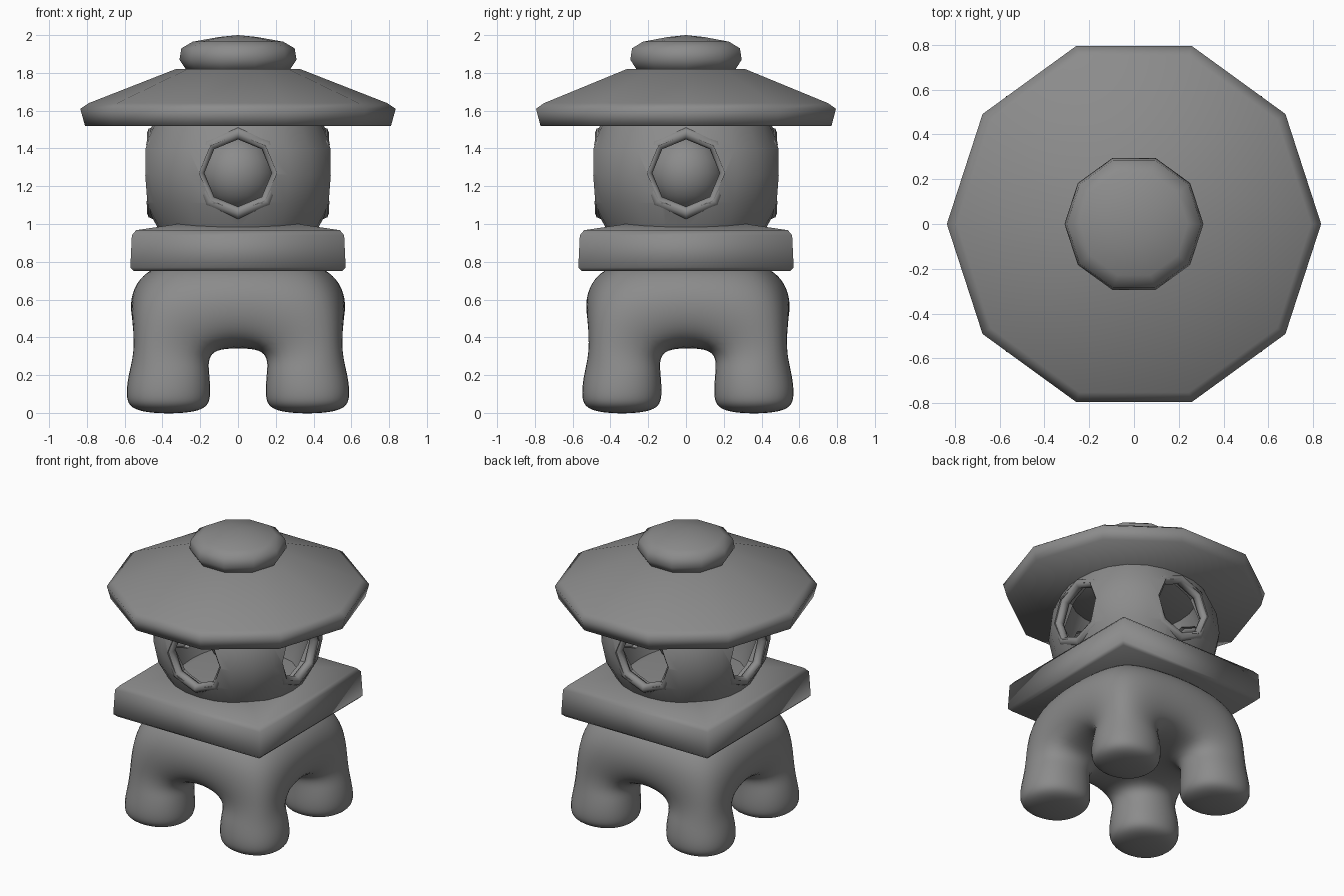
import bpy
import bmesh
from math import sin, cos, pi, radians, sqrt
from mathutils import Matrix

cube = bpy.data.objects.get("Cube")
if cube:
    bpy.data.objects.remove(cube, do_unlink=True)

stone = bpy.data.materials.new("grey_stone")
stone.use_nodes = True
colour = (0.26, 0.26, 0.26, 1)
stone.diffuse_color = colour
stone.node_tree.nodes["Principled BSDF"].inputs["Base Color"].default_value = colour


def finish(name, bm):
    """Turn a bmesh into a linked stone object."""
    bmesh.ops.remove_doubles(bm, verts=bm.verts[:], dist=0.0001)
    bmesh.ops.recalc_face_normals(bm, faces=bm.faces[:])
    mesh = bpy.data.meshes.new(name)
    bm.to_mesh(mesh)
    bm.free()
    mesh.materials.append(stone)
    obj = bpy.data.objects.new(name, mesh)
    bpy.context.collection.objects.link(obj)
    return obj


def smooth(obj, angle):
    bpy.ops.object.select_all(action='DESELECT')
    obj.select_set(True)
    bpy.context.view_layer.objects.active = obj
    bpy.ops.object.shade_smooth_by_angle(angle=radians(angle))


def lathe(name, profile, sides, phase=0.0, closed=False, square=0.0):
    """Spin (radius, height) points around z; radius 0 makes a pole.
    square swells the diagonals towards a rounded square."""
    bm = bmesh.new()
    rings = []
    for r, z in profile:
        if r == 0:
            rings.append([bm.verts.new((0, 0, z))] * sides)
            continue
        ring = []
        for i in range(sides):
            a = phase + 2 * pi * i / sides
            reach = r * (1 + square * sin(2 * a) ** 2)
            ring.append(bm.verts.new((reach * cos(a), reach * sin(a), z)))
        rings.append(ring)
    pairs = list(zip(rings, rings[1:]))
    if closed:
        pairs.append((rings[-1], rings[0]))
    for low, high in pairs:
        for i in range(sides):
            j = (i + 1) % sides
            corners = list(dict.fromkeys([low[i], low[j], high[j], high[i]]))
            bm.faces.new(corners)
    return finish(name, bm)


# Ten-sided roof and its cap
roof = lathe("roof", [(0, 1.52), (0.81, 1.52), (0.835, 1.61), (0.79, 1.64),
                      (0.33, 1.82), (0, 1.83)], 10)
smooth(roof, 100)
finial = lathe("finial", [(0, 1.81), (0.27, 1.81), (0.31, 1.87), (0.3, 1.93),
                          (0.24, 1.965), (0.1, 1.99), (0, 2.0)], 10)
smooth(finial, 60)

# Hollow, softly squared lamp house with a window on each side
house = lathe("lamp_house", [(0.425, 0.98), (0.495, 1.11), (0.525, 1.26), (0.508, 1.4),
                             (0.45, 1.53), (0.38, 1.53), (0.445, 1.26), (0.36, 0.98)],
              24, closed=True, square=0.04)
for axis in (0, 1):
    cutter = lathe("window_cutter", [(0, -1), (0.205, -1), (0.205, 1), (0, 1)], 8)
    cutter.rotation_euler[axis] = pi / 2
    cutter.location.z = 1.27
    cutter.hide_render = True
    cut = house.modifiers.new("window", 'BOOLEAN')
    cut.operation = 'DIFFERENCE'
    cut.solver = 'EXACT'
    cut.object = cutter
    bpy.context.view_layer.update()
    bpy.context.view_layer.objects.active = house
    bpy.ops.object.modifier_apply(modifier=cut.name)
    bpy.data.objects.remove(cutter, do_unlink=True)
smooth(house, 40)

# Rounded eight-sided lip inside each window, flush with the wall
rim_section = [(0.211 + 0.033 * cos(pi * k / 4), 0.033 * sin(pi * k / 4)) for k in range(8)]
for side, name in enumerate(("left", "back", "right", "front")):
    rim = lathe(name + "_window_rim", rim_section, 8, closed=True)
    rim.data.transform(Matrix.Rotation(side * pi / 2, 4, 'Z')
                       @ Matrix.Translation((0.45, 0, 1.27))
                       @ Matrix.Rotation(pi / 2, 4, 'Y'))
    smooth(rim, 60)

# Round lamp seen through the windows
lamp = lathe("lamp", [(0.2 * sin(pi * k / 10) if 0 < k < 10 else 0,
                       1.27 - 0.2 * cos(pi * k / 10)) for k in range(11)], 20)
smooth(lamp, 60)

# Square platform with softened edges
outline = [(0, 0.755), (0.55, 0.75), (0.57, 0.77), (0.562, 0.94), (0.54, 0.967),
           (0.32, 1.0), (0, 0.985)]
platform = lathe("platform", [(r * sqrt(2), z) for r, z in outline], 4, phase=pi / 4)
smooth(platform, 100)

# Leg base: a blocky cage of cells, two full layers above four corner legs
# each layer: height, outer corner, inner edge, outer edge between the legs
layers = [(0.8, 0.37, 0.15, 0.46), (0.62, 0.545, 0.15, 0.6), (0.345, 0.59, 0.14, 0.53),
          (0.23, 0.59, 0.138, 0.595), (0.085, 0.625, 0.118, 0.615), (-0.01, 0.58, 0.16, 0.57)]
cells = {(i, j, k) for i in range(3) for j in range(3) for k in range(5)
         if k < 2 or (i != 1 and j != 1)}
bm = bmesh.new()
cage = {}


def cage_vert(i, j, k):
    if (i, j, k) not in cage:
        z, outer, inner, between = layers[k]
        edge_i, edge_j = i in (0, 3), j in (0, 3)
        reach = outer if edge_i and edge_j else between
        x = (reach if edge_i else inner) * (1 if i > 1 else -1)
        y = (reach if edge_j else inner) * (1 if j > 1 else -1)
        cage[i, j, k] = bm.verts.new((x, y * 0.95 + 0.01, z))
    return cage[i, j, k]


for cell in cells:
    for axis in range(3):
        for step in (0, 1):
            beside = list(cell)
            beside[axis] += 2 * step - 1
            if tuple(beside) in cells:
                continue
            face = []
            for u, v in ((0, 0), (1, 0), (1, 1), (0, 1)):
                corner = list(cell)
                corner[axis] += step
                corner[(axis + 1) % 3] += u
                corner[(axis + 2) % 3] += v
                face.append(cage_vert(*corner))
            bm.faces.new(face)
legs = finish("leg_base", bm)
for face in legs.data.polygons:
    face.use_smooth = True
subsurf = legs.modifiers.new("rounding", 'SUBSURF')
subsurf.levels = subsurf.render_levels = 3
